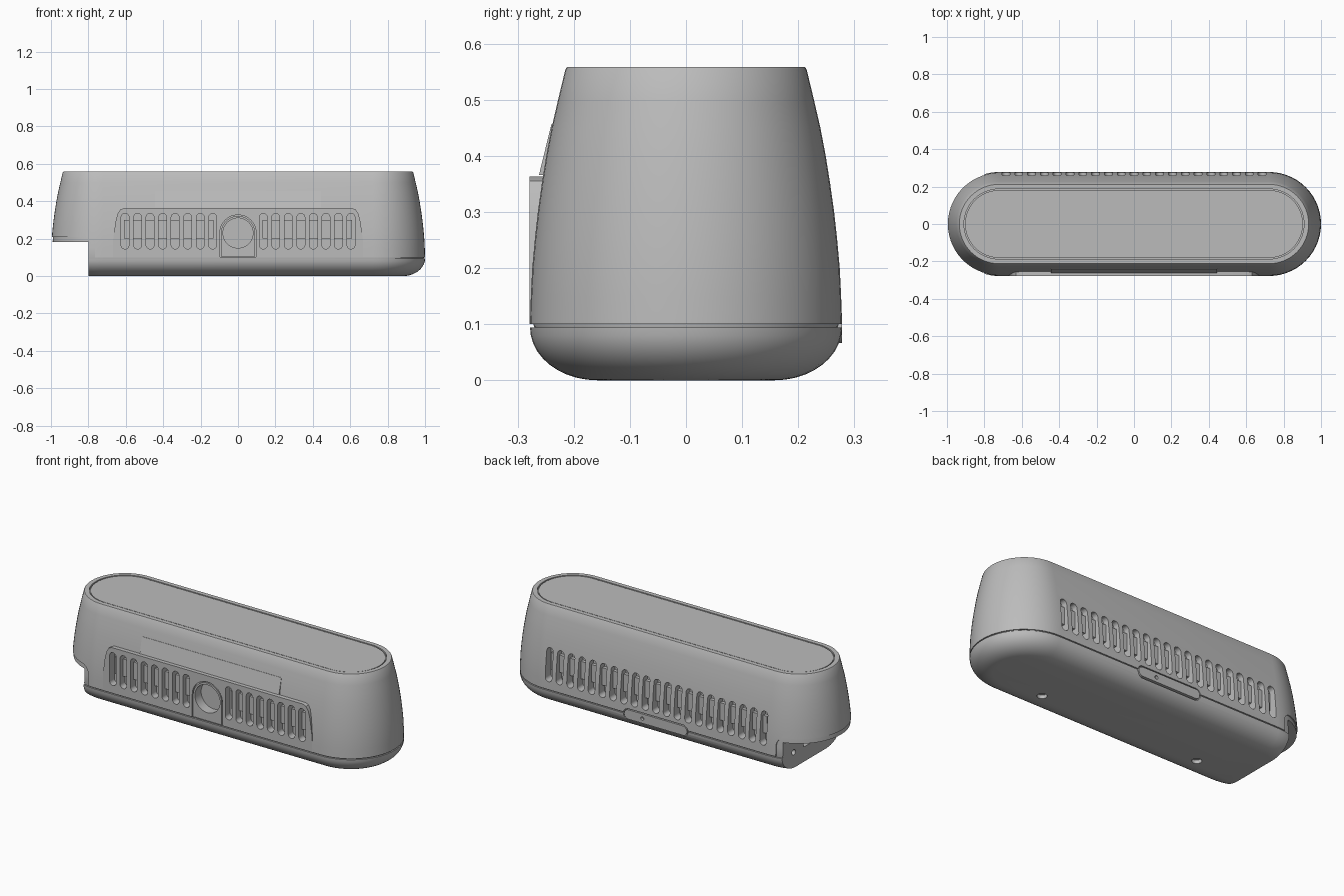
import bpy, bmesh
from math import sin, cos, pi, radians

cube = bpy.data.objects.get("Cube")
if cube:
    bpy.data.objects.remove(cube, do_unlink=True)

grey = bpy.data.materials.new("matte_grey")
grey.use_nodes = True
colour = (0.5, 0.5, 0.5, 1)
grey.diffuse_color = colour
grey.node_tree.nodes["Principled BSDF"].inputs["Base Color"].default_value = colour

HALF = 0.722  # distance from centre to each rounded end's axis


def finish(name, bm):
    bmesh.ops.recalc_face_normals(bm, faces=bm.faces)
    mesh = bpy.data.meshes.new(name)
    bm.to_mesh(mesh)
    bm.free()
    mesh.materials.append(grey)
    obj = bpy.data.objects.new(name, mesh)
    bpy.context.collection.objects.link(obj)
    return obj


def loft(name, profile, n=28):
    """Stack stadium-shaped rings from (height, radius) pairs."""
    bm = bmesh.new()
    rings = []
    for z, r in profile:
        ring = []
        for side in (1, -1):
            for i in range(n + 1):
                a = pi * i / n - pi / 2
                ring.append(bm.verts.new((side * (HALF + r * cos(a)), side * r * sin(a), z)))
        rings.append(ring)
    for lo, hi in zip(rings, rings[1:]):
        for i in range(len(lo)):
            j = (i + 1) % len(lo)
            bm.faces.new((lo[i], lo[j], hi[j], hi[i]))
    bm.faces.new(rings[0])
    bm.faces.new(rings[-1])
    return finish(name, bm)


def prisms(name, outlines, axis, start, end):
    """Extrude 2D outlines along an axis, all in one object."""
    place = {"x": lambda u, v, d: (d, u, v),
             "y": lambda u, v, d: (u, d, v),
             "z": lambda u, v, d: (u, v, d)}[axis]
    bm = bmesh.new()
    for pts in outlines:
        a = [bm.verts.new(place(u, v, start)) for u, v in pts]
        b = [bm.verts.new(place(u, v, end)) for u, v in pts]
        bm.faces.new(a)
        bm.faces.new(b)
        for i in range(len(a)):
            j = (i + 1) % len(a)
            bm.faces.new((a[i], a[j], b[j], b[i]))
    return finish(name, bm)


def rounded(cu, cv, hu, hv, r, n=8):
    """Rounded rectangle outline; becomes a slot or circle at full radius."""
    pts = []
    for q, (su, sv) in enumerate(((1, 1), (-1, 1), (-1, -1), (1, -1))):
        for i in range(n + 1):
            a = (q + i / n) * pi / 2
            p = (cu + su * (hu - r) + r * cos(a), cv + sv * (hv - r) + r * sin(a))
            if not pts or abs(p[0] - pts[-1][0]) + abs(p[1] - pts[-1][1]) > 1e-5:
                pts.append(p)
    if abs(pts[0][0] - pts[-1][0]) + abs(pts[0][1] - pts[-1][1]) < 1e-5:
        pts.pop()
    return pts


def arch(r, bottom, cz, n=24):
    top = [(r * cos(pi * i / n), cz + r * sin(pi * i / n)) for i in range(n + 1)]
    return [(r, bottom)] + top + [(-r, bottom)]


def cut(obj, *cutters):
    bpy.context.view_layer.objects.active = obj
    for c in cutters:
        mod = obj.modifiers.new("cut", "BOOLEAN")
        mod.operation = "DIFFERENCE"
        mod.solver = "EXACT"
        mod.object = c
        bpy.ops.object.modifier_apply(modifier=mod.name)


# Tapered upper shell with a fine groove around the top panel
side = [(0.1, 0.278), (0.15, 0.2765), (0.2, 0.274), (0.25, 0.2695), (0.3, 0.264),
        (0.35, 0.257), (0.4, 0.249), (0.45, 0.2395), (0.5, 0.228)]
top = [(0.554, 0.215), (0.558, 0.212), (0.558, 0.187), (0.547, 0.187),
       (0.547, 0.181), (0.556, 0.181)]
shell = loft("upper_shell", side + top)

# Rounded base tray
curve = [(0.094 * (1 - cos(radians(a))), 0.158 + 0.12 * sin(radians(a))) for a in range(0, 91, 9)]
base = loft("base_tray", curve)

# Inner core that shows in the seam and around the notch
core = loft("inner_core", [(0.03, 0.235), (0.08, 0.266)] + [(z, r - 0.006) for z, r in side])

# Front grille pad, sloped brow plate and socket surround
half_pad = [(0.668, 0.1), (0.667, 0.2), (0.655, 0.29), (0.643, 0.335), (0.63, 0.355), (0.61, 0.363)]
pad = prisms("front_grille_pad", [half_pad + [(-x, z) for x, z in reversed(half_pad)]],
             "y", -0.279, -0.2)
brow = prisms("brow_plate", [[(-0.2, 0.366), (-0.262, 0.366), (-0.24, 0.456), (-0.2, 0.456)]],
              "x", -0.445, 0.445)
socket = prisms("socket_surround", [arch(0.091, 0.104, 0.23)], "y", -0.279, -0.21)

# Rear service tab
tab = prisms("rear_tab", [rounded(0, 0.093, 0.2, 0.027, 0.026)], "y", 0.278, 0.2)

# Cutters: ventilation slots
STEP = 0.067
front_x = [s * (0.135 + STEP * i) for s in (-1, 1) for i in range(8)]
back_x = [0.0685 * i for i in range(-10, 11)]
front_slots = prisms("front_slot_cutter", [rounded(x, 0.24, 0.021, 0.095, 0.021) for x in front_x],
                     "y", -0.32, -0.235)
back_slots = prisms("back_slot_cutter", [rounded(x, 0.24, 0.021, 0.095, 0.021) for x in back_x],
                    "y", 0.32, 0.225)

# Cutters: socket, tab, feet holes
socket_gap = prisms("socket_gap_cutter", [arch(0.097, 0.101, 0.23)], "y", -0.32, -0.27)
socket_hole = prisms("socket_hole_cutter", [rounded(0, 0.23, 0.08, 0.08, 0.08, 12)], "y", -0.32, -0.222)
tab_gap = prisms("tab_gap_cutter", [rounded(0, 0.093, 0.206, 0.033, 0.032)], "y", 0.32, 0.262)
tab_hole = prisms("tab_hole_cutter", [rounded(0.085, 0.093, 0.01, 0.01, 0.01)], "y", 0.32, 0.25)
feet_holes = prisms("feet_hole_cutter", [rounded(x, -0.115, 0.026, 0.026, 0.026) for x in (-0.51, 0.51)],
                    "z", -0.05, 0.02)

# Cutters: end notch, its wider outline in the shell, and recesses in its wall
notch = prisms("notch_cutter", [[(-1.2, -0.1), (-0.8, -0.1), (-0.8, 0.183), (-1.2, 0.183)]],
               "y", -0.5, 0.5)
lip = prisms("lip_cutter", [rounded(-1.165, 0.005, 0.4, 0.205, 0.05)], "y", -0.5, 0.5)
wall_recess = prisms("wall_recess_cutter",
                     [rounded(0.16, 0.09, 0.016, 0.016, 0.016), rounded(-0.04, 0.12, 0.11, 0.035, 0.01)],
                     "x", -0.9, -0.775)

cut(shell, lip, front_slots, back_slots, socket_gap, socket_hole, tab_gap)
cut(core, notch, front_slots, back_slots, socket_gap, socket_hole, tab_gap, wall_recess)
cut(base, notch, tab_gap, feet_holes, wall_recess)
cut(pad, front_slots, socket_gap, socket_hole)
cut(socket, socket_hole)
cut(tab, tab_hole)

for c in (front_slots, back_slots, socket_gap, socket_hole, tab_gap, tab_hole,
          feet_holes, notch, lip, wall_recess):
    bpy.data.objects.remove(c, do_unlink=True)

# Recessed rails crossing behind the slots
def bar(x0, x1):
    return [(x0, 0.2), (x1, 0.2), (x1, 0.3), (x0, 0.3)]

front_rails = prisms("front_slot_rails", [bar(-0.61, -0.13), bar(0.13, 0.61)], "y", -0.25, -0.23)
back_rail = prisms("back_slot_rail", [bar(-0.69, 0.69)], "y", 0.245, 0.22)

# Smooth shading with crisp edges
for obj in (shell, base, core, pad, brow, socket, tab, front_rails, back_rail):
    bpy.ops.object.select_all(action="DESELECT")
    obj.select_set(True)
    bpy.context.view_layer.objects.active = obj
    bpy.ops.object.shade_smooth_by_angle(angle=radians(30))
